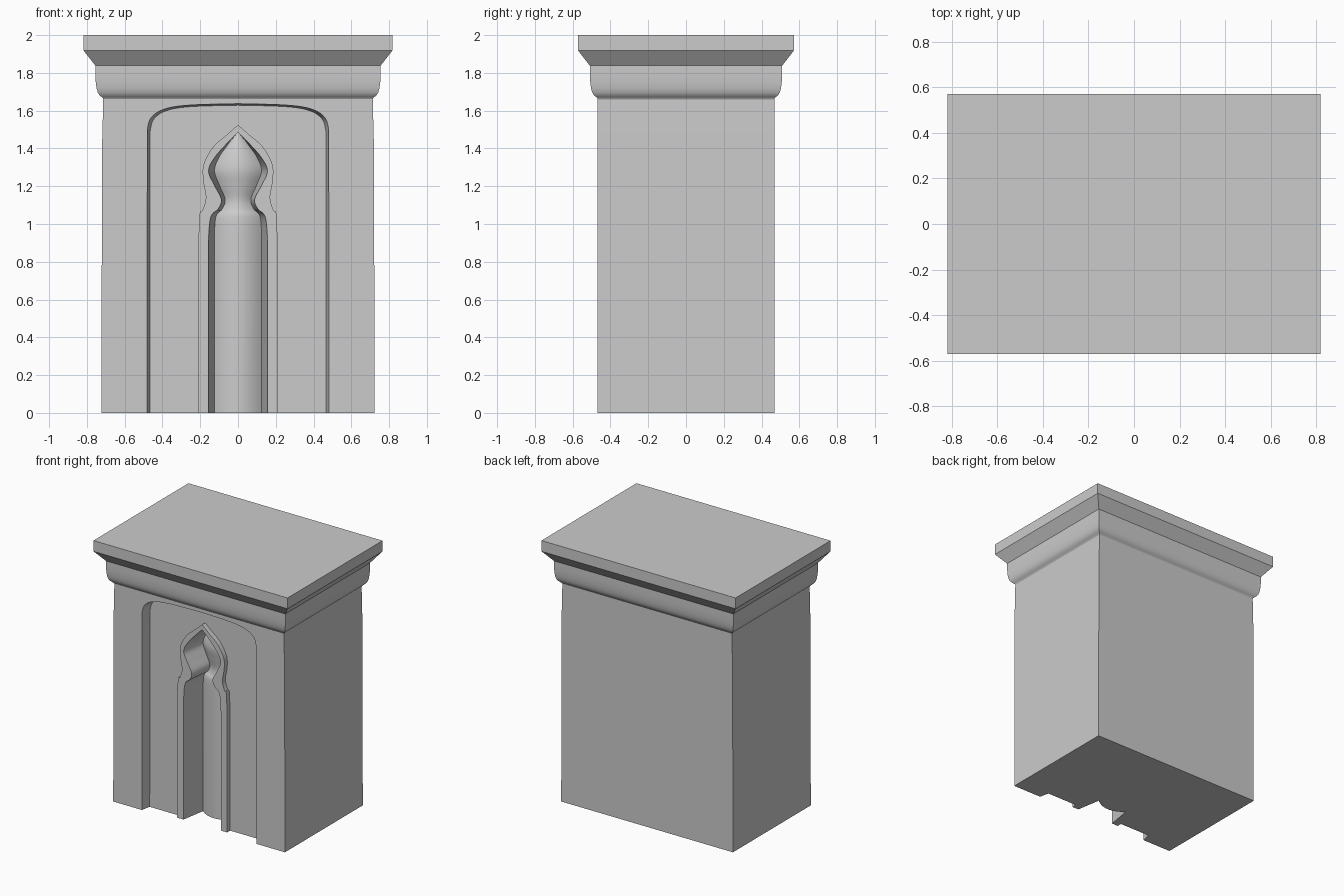
import bpy, bmesh
from math import radians

if "Cube" in bpy.data.objects:
    bpy.data.objects.remove(bpy.data.objects["Cube"])


def smooth_path(start, pts, steps=5):
    """Straight run from start, then a Catmull-Rom curve through pts (x, z)."""
    ext = [start] + pts + [pts[-1]]
    out = [start]
    ext[0] = (pts[0][0], pts[0][1] - 0.06)
    for i in range(1, len(ext) - 2):
        p0, p1, p2, p3 = ext[i - 1:i + 3]
        for k in range(steps):
            t = k / steps
            out.append(tuple(0.5 * (2 * b + (c - a) * t + (2 * a - 5 * b + 4 * c - d) * t * t
                                    + (3 * b - a - 3 * c + d) * t ** 3)
                             for a, b, c, d in zip(p0, p1, p2, p3)))
    return out + [pts[-1]]


def at(path, y):
    return [(x, y, z) for x, z in path]


def face(bm, pts):
    bm.faces.new([bm.verts.new(p) for p in pts])


def strip(bm, a, b):
    for i in range(len(a) - 1):
        face(bm, [a[i], a[i + 1], b[i + 1], b[i]])


def finish(bm, name):
    bmesh.ops.remove_doubles(bm, verts=bm.verts, dist=1e-4)
    bmesh.ops.recalc_face_normals(bm, faces=bm.faces)
    me = bpy.data.meshes.new(name)
    bm.to_mesh(me)
    bm.free()
    ob = bpy.data.objects.new(name, me)
    bpy.context.collection.objects.link(ob)
    bpy.ops.object.select_all(action='DESELECT')
    ob.select_set(True)
    bpy.context.view_layer.objects.active = ob
    bpy.ops.object.shade_smooth_by_angle(angle=radians(32))


# Half outlines on the front, running from the floor up to the centre line
D = 0.468
body = [(0.723, 0), (0.72, 1.4), (0.713, 1.67)]
panel = smooth_path((0.482, 0), [(0.48, 1.5), (0.458, 1.566), (0.385, 1.61),
                                 (0.25, 1.63), (0, 1.637)])
panel_in = [(x * 0.968, z * 0.995) for x, z in panel]
frame = smooth_path((0.21, 0), [(0.21, 0.6), (0.206, 1.02), (0.187, 1.075), (0.17, 1.14),
                                (0.185, 1.235), (0.181, 1.32), (0.13, 1.41), (0.06, 1.472), (0, 1.525)])
arch = smooth_path((0.157, 0), [(0.157, 0.9), (0.145, 1.035), (0.105, 1.08), (0.088, 1.13),
                                (0.125, 1.205), (0.156, 1.28), (0.125, 1.35), (0.06, 1.425), (0, 1.487)])
arch_in = smooth_path((0.125, 0), [(0.125, 0.9), (0.118, 1.035), (0.083, 1.08), (0.068, 1.13),
                                   (0.098, 1.205), (0.124, 1.28), (0.102, 1.35), (0.05, 1.425), (0, 1.487)])
Y_PANEL, Y_FRAME, Y_NICHE = -0.395, -0.431, -0.242

# Body half: flat front regions joined by recess walls
bm = bmesh.new()
loops = [at(panel, -D), at(panel_in, Y_PANEL), at(frame, Y_PANEL),
         at(frame, Y_FRAME), at(arch, Y_FRAME), at(arch_in, Y_NICHE)]
front, back = at(body, -D), at(body, D)
top_f, top_b = (0, -D, body[-1][1]), (0, D, body[-1][1])
face(bm, front + [top_f] + loops[0][::-1])
face(bm, loops[1] + loops[2][::-1])
face(bm, loops[3] + loops[4][::-1])
for i in (0, 2, 4):
    strip(bm, loops[i], loops[i + 1])

# Niche back: rounded column surface following the arch
COLS = 8
columns = []
for c in range(COLS + 1):
    t = 1 - c / COLS
    columns.append([(x * t, Y_NICHE - 0.052 * (x / 0.125) * (1 - t * t), z) for x, z in arch_in])
for a, b in zip(columns, columns[1:]):
    strip(bm, a, b)

# Sides, back, top and floor of the half
strip(bm, front, back)
face(bm, back + [top_b, (0, D, 0)])
face(bm, [front[-1], back[-1], top_b, top_f])
face(bm, [front[0]] + [l[0] for l in loops] + [c[0] for c in columns[1:]] + [(0, D, 0), back[0]])
bmesh.ops.remove_doubles(bm, verts=bm.verts, dist=1e-4)
bmesh.ops.mirror(bm, geom=bm.verts[:] + bm.edges[:] + bm.faces[:], axis='X', merge_dist=1e-4)
finish(bm, "niche_body")

# Cornice: moulding profile (offset, z) carried around the rectangle
profile = [(-0.002, 1.655), (0.001, 1.665), (0.009, 1.673), (0.02, 1.683), (0.029, 1.698),
           (0.035, 1.72), (0.039, 1.75), (0.041, 1.79), (0.041, 1.838), (0.103, 1.918), (0.103, 2.0)]
bm = bmesh.new()
rings = []
for o, z in profile:
    x, y = 0.714 + o, D + o
    rings.append([(-x, -y, z), (x, -y, z), (x, y, z), (-x, y, z), (-x, -y, z)])
for a, b in zip(rings, rings[1:]):
    strip(bm, a, b)
face(bm, rings[0][:4])
face(bm, rings[-1][:4])
finish(bm, "cornice")
